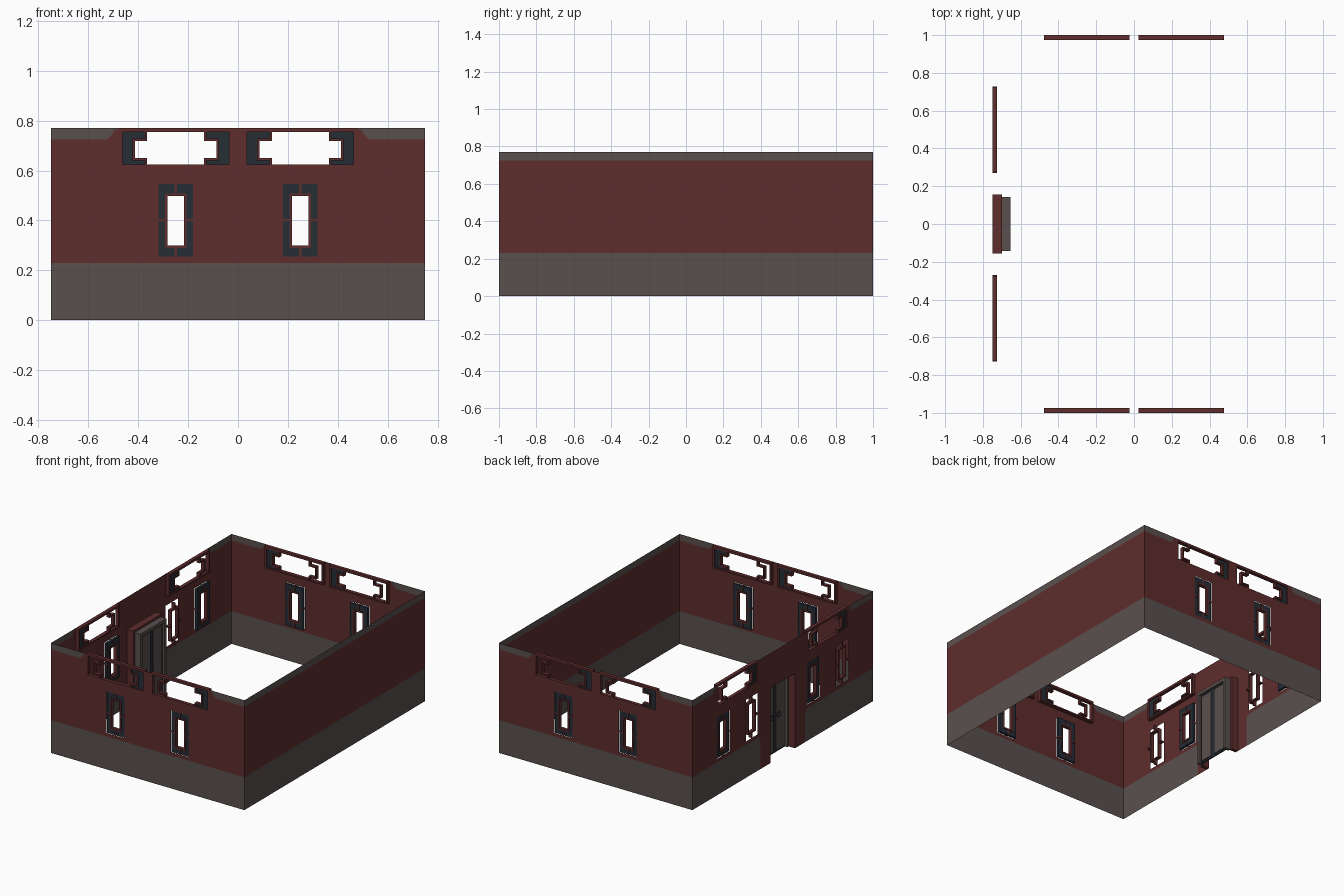
import bpy, bmesh, math
from mathutils import Matrix

cube = bpy.data.objects.get("Cube")
if cube:
    bpy.data.objects.remove(cube, do_unlink=True)


def material(name, rgb):
    m = bpy.data.materials.new(name)
    m.use_nodes = True
    m.diffuse_color = (*rgb, 1)
    m.node_tree.nodes["Principled BSDF"].inputs["Base Color"].default_value = (*rgb, 1)
    return m


RED, STONE, SLATE = range(3)
MATS = [material("dark red paint", (0.112, 0.026, 0.026)),
        material("warm grey stone", (0.102, 0.080, 0.078)),
        material("dark slate", (0.018, 0.026, 0.036))]
HEIGHT, BASE, BAND = 0.77, 0.23, 0.725
CUT = 0.025       # clipped corners of the colour bands
DEPTH = 0.025     # window frame depth


def finish(name, bm, matrix):
    mesh = bpy.data.meshes.new(name)
    bm.to_mesh(mesh)
    bm.free()
    for m in MATS:
        mesh.materials.append(m)
    ob = bpy.data.objects.new(name, mesh)
    ob.matrix_world = matrix
    bpy.context.collection.objects.link(ob)
    return ob


def box(bm, u0, u1, z0, z1, mat, d0=0.0, d1=DEPTH):
    """Box on a wall: u along it, z up, d inward from its outer face."""
    size = Matrix.Diagonal((abs(u1 - u0), d1 - d0, abs(z1 - z0), 1))
    move = Matrix.Translation(((u0 + u1) / 2, (d0 + d1) / 2, (z0 + z1) / 2))
    made = bmesh.ops.create_cube(bm, size=1, matrix=move @ size)
    for f in {f for v in made["verts"] for f in v.link_faces}:
        f.material_index = mat


def wall(name, matrix, half, holes, red_top=0.0, red_base=0.0):
    """Flat sheet with rectangular holes, coloured in bands."""
    us = {-half, half} | {u for h in holes for u in h[:2]}
    zs = {0, BASE, BASE - CUT, BAND, BAND + CUT, HEIGHT} | {z for h in holes for z in h[2:]}
    for edge in (red_top, red_base):
        if edge:
            us |= {-edge - CUT, -edge, edge, edge + CUT}
    us, zs = sorted(us), sorted(zs)

    def colour(u, z):
        if z > BAND and abs(u) - red_top + max(z - BAND - CUT, 0) * 9 > 0:
            return RED if red_top and abs(u) - red_top + z - BAND < CUT else STONE
        if z < BASE and abs(u) > red_base:
            return RED if red_base and abs(u) - red_base + BASE - z < CUT else STONE
        if z > BAND and abs(u) > red_top:
            return STONE
        return RED

    bm = bmesh.new()
    for u0, u1 in zip(us, us[1:]):
        for z0, z1 in zip(zs, zs[1:]):
            uc, zc = (u0 + u1) / 2, (z0 + z1) / 2
            if any(a < uc < b and c < zc < d for a, b, c, d in holes):
                continue
            p = [(u0, z0), (u1, z0), (u1, z1), (u0, z1)]
            if (uc > 0) != (zc < BASE):
                p = p[1:] + p[:1]
            for tri in ((p[0], p[1], p[2]), (p[0], p[2], p[3])):
                f = bm.faces.new([bm.verts.new((u, 0, z)) for u, z in tri])
                f.material_index = colour(sum(q[0] for q in tri) / 3,
                                          sum(q[1] for q in tri) / 3)
    bmesh.ops.remove_doubles(bm, verts=bm.verts, dist=1e-5)
    finish(name, bm, matrix)


def transom(name, matrix, c):
    """Wide upper window: outer frame, stepped bars, slate at one end."""
    bm = bmesh.new()
    w, bottom, top = 0.226, 0.614, 0.77
    low, high = 0.624, 0.754
    box(bm, c - w, c + w, high, top, RED)
    box(bm, c - w, c + w, bottom, low, RED)
    for s in (-1, 1):
        box(bm, c + s * w, c + s * 0.213, low, high, RED)
        box(bm, c + s * 0.174, c + s * 0.164, 0.640, 0.728, RED)
        for a, b, end in ((0.640, 0.650, low), (0.728, 0.718, high)):
            box(bm, c + s * 0.164, c + s * 0.114, a, b, RED)
            box(bm, c + s * 0.123, c + s * 0.114, a, end, RED)
    box(bm, c + 0.174, c + 0.213, low, high, SLATE, 0.008, 0.018)
    for z0, z1 in ((low, 0.640), (0.728, high)):
        box(bm, c + 0.123, c + 0.174, z0, z1, SLATE, 0.008, 0.018)
    finish(name, bm, matrix)
    return (c - 0.22, c + 0.22, 0.62, 0.76)


def window(name, matrix, c, pane):
    """Narrow window: inner frame held by four short bars, slate border."""
    bm = bmesh.new()
    w, z0, z1 = 0.069, 0.255, 0.546
    iw, i0, i1 = 0.043, 0.289, 0.508
    t, mid = 0.010, 0.40
    for s in (-1, 1):
        box(bm, c + s * iw, c + s * (iw - t), i0, i1, RED)
        box(bm, c + s * w, c + s * iw, mid - t / 2, mid + t / 2, RED)
        if pane:
            box(bm, c + s * w, c + s * iw, z0, z1, SLATE, 0.004, 0.021)
    for a, b, edge in ((i0, i0 + t, z0), (i1, i1 - t, z1)):
        box(bm, c - iw + t, c + iw - t, a, b, RED)
        box(bm, c - t / 2, c + t / 2, a, edge, RED)
        if pane:
            box(bm, c - iw, c + iw, a, edge, SLATE, 0.004, 0.021)
    finish(name, bm, matrix)
    return (c - w, c + w, z0, z1)


def side(turn, distance):
    return Matrix.Rotation(math.radians(turn), 4, "Z") @ Matrix.Translation((0, -distance, 0))


# Front and back walls, alike under a half turn
for label, turn in (("front", 0), ("back", 180)):
    m = side(turn, 1)
    holes = []
    for c in (-0.25, 0.25):
        holes.append(transom(label + "_upper_window", m, c))
        holes.append(window(label + "_lower_window", m, c, True))
    wall(label + "_wall", m, 0.75, holes, red_top=0.5)

# Plain wall
wall("plain_side_wall", side(90, 0.75), 1, [])

# Entrance wall
m = side(-90, 0.75)
holes = [(-0.135, 0.135, 0, 0.525)]
for c in (-0.5, 0.5):
    holes.append(transom("entrance_upper_window", m, c))
    holes.append(window("entrance_lower_window", m, c - 0.16, True))
    holes.append(window("entrance_lower_window", m, c + 0.16, False))
wall("entrance_wall", m, 1, holes, red_top=0.75, red_base=0.245)

# Door casing in red, then the grey frame behind it
for name, out, inn, top, head, d0, d1, mat in (
        ("door_casing", 0.157, 0.135, 0.545, 0.525, 0.0, 0.05, RED),
        ("door_frame", 0.143, 0.122, 0.53, 0.508, 0.05, 0.095, STONE)):
    bm = bmesh.new()
    for s in (-1, 1):
        box(bm, s * out, s * inn, 0, top, mat, d0, d1)
    box(bm, -inn, inn, head, top, mat, d0, d1)
    finish(name, bm, m)

# Two door leaves on a slate backing
bm = bmesh.new()
box(bm, -0.122, 0.122, 0, 0.508, SLATE, 0.068, 0.078)
for s in (-1, 1):
    box(bm, s * 0.016, s * 0.112, 0.012, 0.495, STONE, 0.062, 0.084)
finish("double_door", bm, m)

# Ring handles
for s in (-1, 1):
    bpy.ops.mesh.primitive_torus_add(major_radius=0.018, minor_radius=0.003,
                                     major_segments=16, minor_segments=6)
    ring = bpy.context.object
    ring.name = "door_ring"
    ring.data.materials.append(MATS[SLATE])
    ring.matrix_world = (m @ Matrix.Translation((s * 0.04, 0.058, 0.26))
                         @ Matrix.Rotation(math.pi / 2, 4, "X"))
